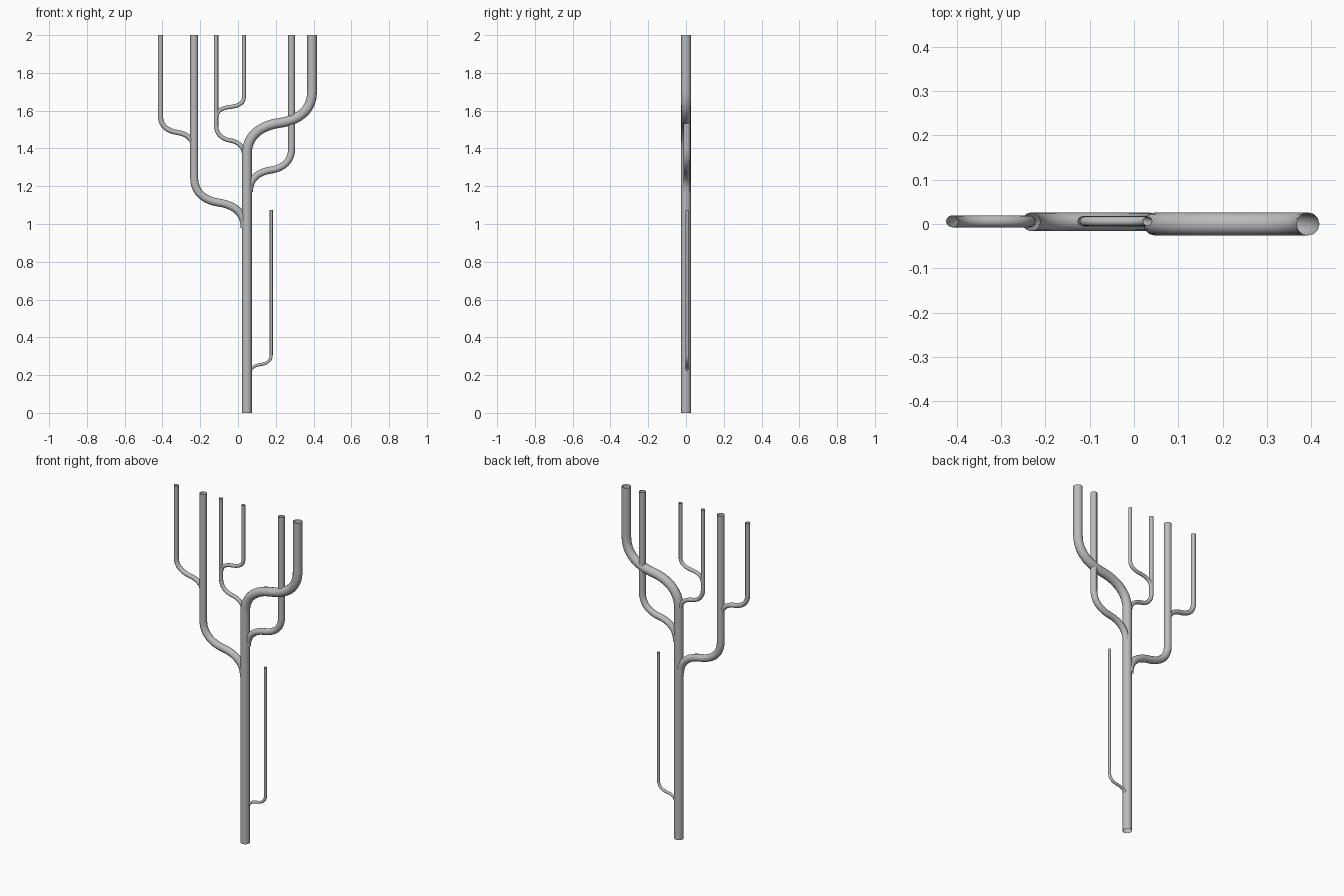
import bpy
from mathutils import Vector

cube = bpy.data.objects.get("Cube")
if cube:
    bpy.data.objects.remove(cube, do_unlink=True)

# One plain grey for every tube
grey = bpy.data.materials.new("grey")
grey.use_nodes = True
colour = (0.5, 0.5, 0.5, 1)
grey.diffuse_color = colour
grey.node_tree.nodes["Principled BSDF"].inputs["Base Color"].default_value = colour


def tube(name, radius, y, start, end, top=2.0, foot=None):
    """Open tube: optional straight foot, an S bend from start to end, then straight up to top."""
    start, end = Vector((start[0], y, start[1])), Vector((end[0], y, end[1]))
    mid = (start + end) / 2
    half = (end - start) / 2
    rise = Vector((0, 0, half.z * 0.62))
    sweep = Vector((half.x * 0.55, 0, half.z * 0.08))
    knots = [(start, start - rise, start + rise),
             (mid, mid - sweep, mid + sweep),
             (end, end - rise, end + rise)]
    tip = Vector((end.x, y, top))
    knots.append((tip, tip - rise, tip + rise))
    if foot is not None:
        base = Vector((start.x, y, foot))
        knots.insert(0, (base, base - rise, base + rise))

    curve = bpy.data.curves.new(name, 'CURVE')
    curve.dimensions = '3D'
    curve.bevel_depth = radius
    curve.bevel_resolution = 4
    curve.resolution_u = 12
    spline = curve.splines.new('BEZIER')
    spline.bezier_points.add(len(knots) - 1)
    for point, (co, left, right) in zip(spline.bezier_points, knots):
        point.handle_left_type = point.handle_right_type = 'FREE'
        point.co, point.handle_left, point.handle_right = co, left, right
    curve.materials.append(grey)

    obj = bpy.data.objects.new(name, curve)
    bpy.context.collection.objects.link(obj)
    bpy.ops.object.select_all(action='DESELECT')
    obj.select_set(True)
    bpy.context.view_layer.objects.active = obj
    bpy.ops.object.convert(target='MESH')
    bpy.ops.object.shade_smooth()


# Trunk, bending over into the thickest upright
tube("trunk", 0.026, 0, (0.047, 1.37), (0.392, 1.7), foot=0)

# Branches leaving the trunk
tube("left_branch", 0.021, 0.005, (0.035, 0.98), (-0.232, 1.245))
tube("right_branch", 0.0185, 0.004, (0.06, 1.17), (0.284, 1.4))
tube("middle_branch", 0.0115, 0.006, (0.033, 1.36), (-0.116, 1.525))
tube("low_branch", 0.008, 0.006, (0.062, 0.205), (0.176, 0.307), top=1.073)

# Twigs leaving the branches
tube("left_twig", 0.0135, 0.006, (-0.235, 1.4), (-0.41, 1.57))
tube("middle_twig", 0.0105, 0.006, (-0.112, 1.57), (0.031, 1.67))
